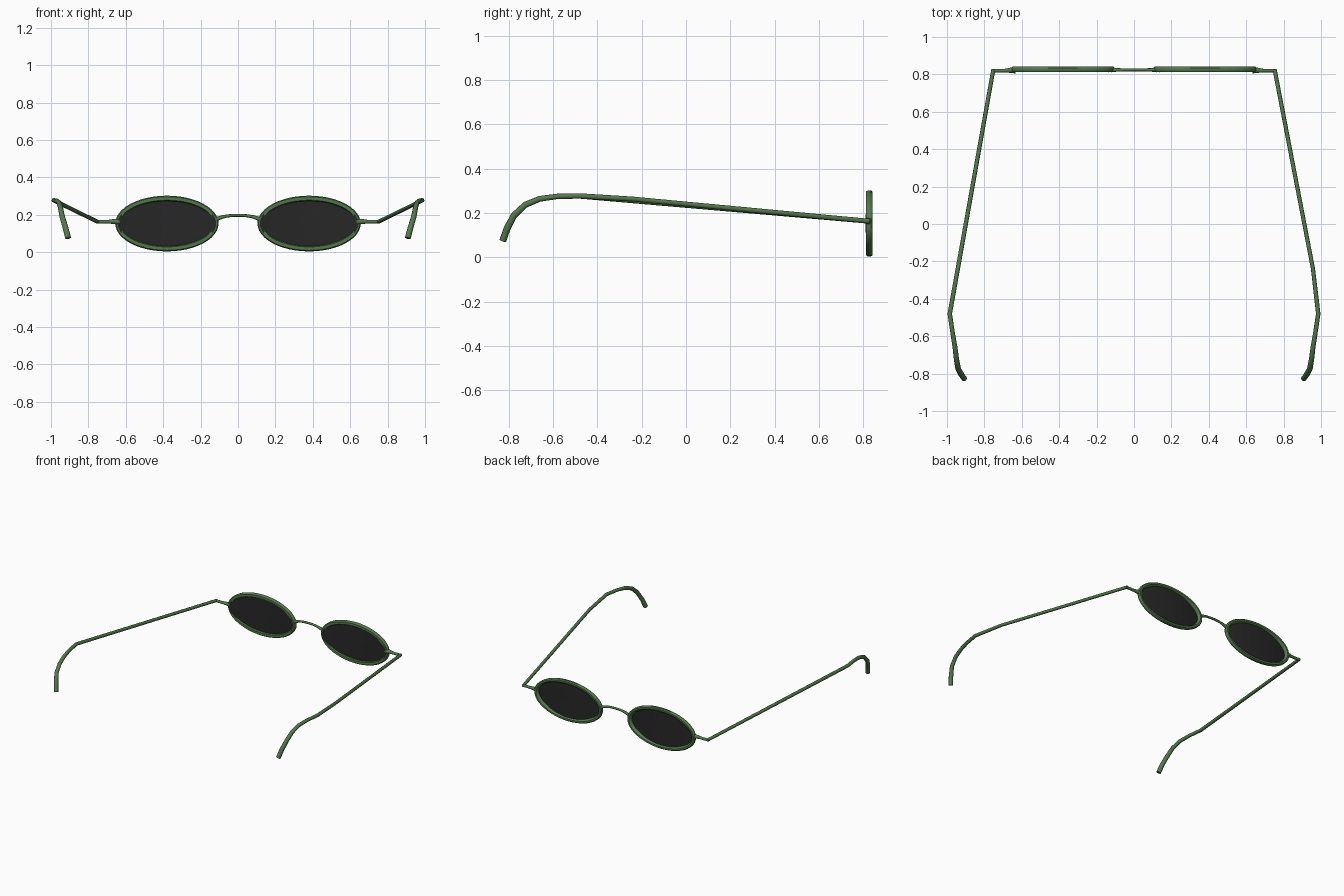
import bpy, bmesh, math
from mathutils import Vector

if "Cube" in bpy.data.objects:
    bpy.data.objects.remove(bpy.data.objects["Cube"])

CX, CZ, A, B = 0.38, 0.153, 0.276, 0.149   # lens centre and outer half sizes
SEG = 48


def material(name, color):
    m = bpy.data.materials.new(name)
    m.diffuse_color = color
    m.use_nodes = True
    m.node_tree.nodes["Principled BSDF"].inputs["Base Color"].default_value = m.diffuse_color
    return m


green = material("green_frame", (0.09, 0.19, 0.075, 1))
dark = material("dark_lens", (0.02, 0.02, 0.02, 1))


def finish(obj, mat, angle=40):
    obj.data.materials.clear()
    obj.data.materials.append(mat)
    bpy.ops.object.select_all(action='DESELECT')
    obj.select_set(True)
    bpy.context.view_layer.objects.active = obj
    bpy.ops.object.shade_smooth_by_angle(angle=math.radians(angle))


def mesh_object(name, bm, mat):
    bmesh.ops.recalc_face_normals(bm, faces=bm.faces)
    me = bpy.data.meshes.new(name)
    bm.to_mesh(me)
    bm.free()
    obj = bpy.data.objects.new(name, me)
    bpy.context.collection.objects.link(obj)
    finish(obj, mat)
    return obj


def tube(name, points, bevel_res=2):
    """Round bar through (x, y, z, radius) points."""
    cu = bpy.data.curves.new(name, 'CURVE')
    cu.dimensions = '3D'
    cu.bevel_depth = 1.0
    cu.bevel_resolution = bevel_res
    cu.use_fill_caps = True
    sp = cu.splines.new('POLY')
    sp.points.add(len(points) - 1)
    for p, (x, y, z, r) in zip(sp.points, points):
        p.co = (x, y, z, 1)
        p.radius = r
    obj = bpy.data.objects.new(name, cu)
    bpy.context.collection.objects.link(obj)
    bpy.ops.object.select_all(action='DESELECT')
    obj.select_set(True)
    bpy.context.view_layer.objects.active = obj
    bpy.ops.object.convert(target='MESH')
    obj = bpy.context.object
    finish(obj, green, 50)
    return obj


def ellipse(cx, a, b, y):
    """Points of an upright ellipse; y is a function of the relative x."""
    out = []
    for i in range(SEG):
        t = 2 * math.pi * i / SEG
        out.append(Vector((cx + a * math.cos(t), y(a * math.cos(t) / A), CZ + b * math.sin(t))))
    return out


def loft(bm, loops, closed):
    rows = [[bm.verts.new(p) for p in l] for l in loops]
    pairs = list(zip(rows, rows[1:])) + ([(rows[-1], rows[0])] if closed else [])
    for r, s in pairs:
        for i in range(SEG):
            j = (i + 1) % SEG
            bm.faces.new((r[i], r[j], s[j], s[i]))
    return rows


# rim cross-section: (inset from outer edge, y)
RIM = [(0.000, 0.820), (0.000, 0.834), (0.006, 0.841), (0.018, 0.841),
       (0.025, 0.835), (0.029, 0.820), (0.024, 0.812), (0.006, 0.812)]

for side, s in (("left", -1), ("right", 1)):
    # oval rim
    bm = bmesh.new()
    loft(bm, [ellipse(s * CX, A - d, B - d, lambda u, y=y: y) for d, y in RIM], True)
    mesh_object(side + "_rim", bm, green)

    # curved lens, its ends wrapping towards the wearer
    bm = bmesh.new()
    bend = lambda u: 0.832 - 0.026 * u * u
    rows = loft(bm, [ellipse(s * CX, (A - 0.013) * f, (B - 0.013) * f, bend)
                     for f in (1, 0.8, 0.6, 0.4, 0.2)], False)
    c = bm.verts.new((s * CX, bend(0), CZ))
    for i in range(SEG):
        bm.faces.new((rows[-1][i], rows[-1][(i + 1) % SEG], c))
    mesh_object(side + "_lens", bm, dark)

    # end piece joining rim and temple
    tube(side + "_end_piece", [(s * 0.635, 0.823, 0.162, 0.018), (s * 0.66, 0.822, 0.164, 0.014),
                               (s * 0.69, 0.820, 0.163, 0.010), (s * 0.755, 0.820, 0.163, 0.010)])

    # temple arm with hooked tip (the right arm bows slightly outwards)
    knee = [(0.957, -0.24, 0.263, 0.011)] if s > 0 else []
    arm = [(0.752, 0.826, 0.163, 0.011)] + knee + [
        (0.985, -0.48, 0.277, 0.012), (0.970, -0.58, 0.275, 0.012),
        (0.957, -0.66, 0.264, 0.013), (0.949, -0.725, 0.237, 0.014),
        (0.940, -0.775, 0.190, 0.015), (0.922, -0.807, 0.130, 0.016),
        (0.908, -0.826, 0.075, 0.016)]
    tube(side + "_temple", [(s * x, y, z, r) for x, y, z, r in arm])

# arched nose bridge
bridge = []
for i in range(13):
    u = -1 + i / 6
    bridge.append((0.122 * u, 0.824, 0.197 - 0.024 * abs(u) ** 2.5, 0.008 + 0.005 * u ** 4))
tube("bridge", bridge)
